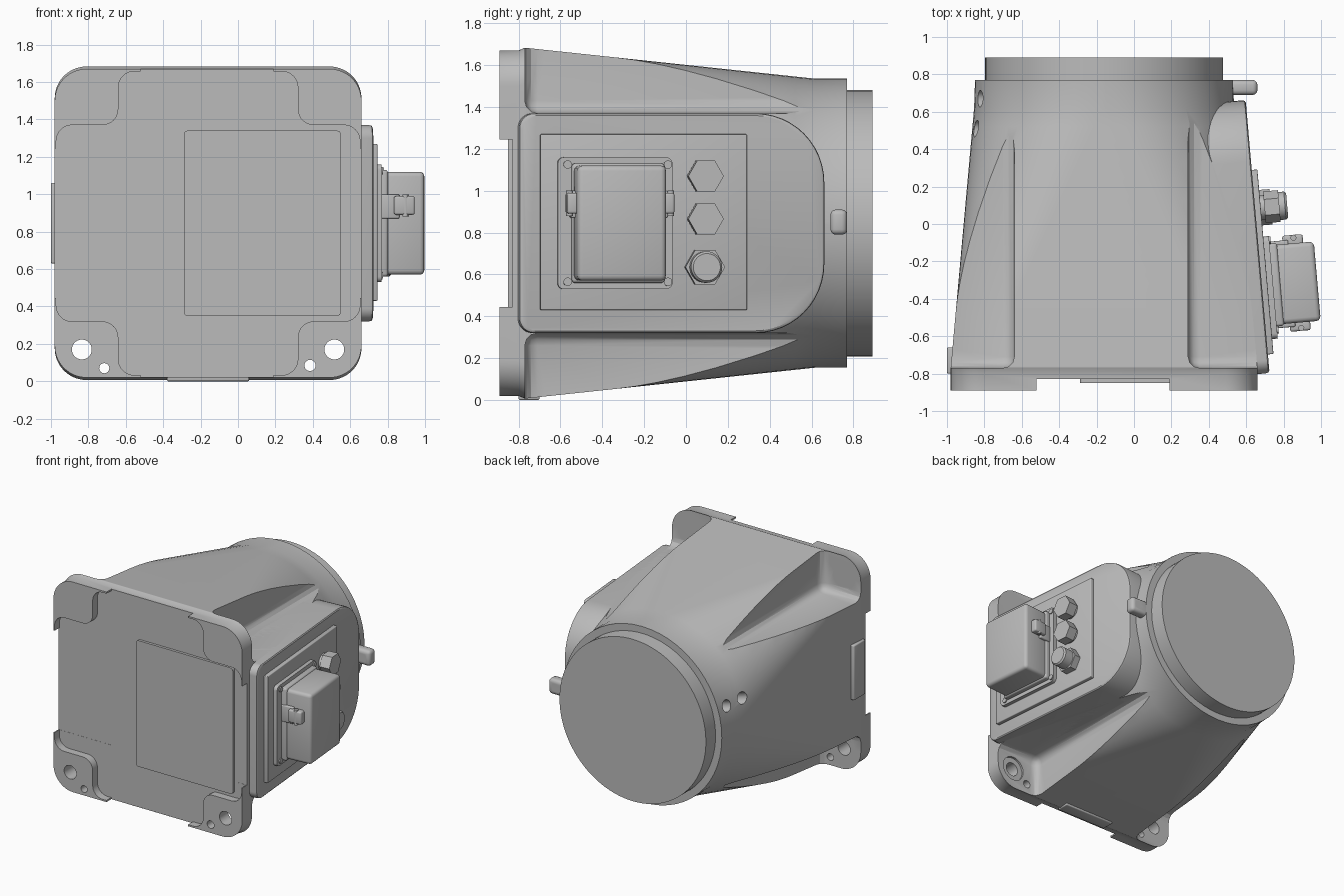
import bpy, bmesh, math
from mathutils import Matrix, Vector

if "Cube" in bpy.data.objects:
    bpy.data.objects.remove(bpy.data.objects["Cube"])

CX, CZ = -0.16, 0.845          # centre line of the housing
grey = bpy.data.materials.new("light_grey")
grey.use_nodes = True
grey.diffuse_color = (0.5, 0.5, 0.5, 1)
grey.node_tree.nodes["Principled BSDF"].inputs["Base Color"].default_value = (0.5, 0.5, 0.5, 1)

# Local frame of the tilted side panel: x outward, y along, z up
PANEL = Matrix.Translation((0.655, 0, 0)) @ Matrix.Rotation(math.radians(5), 4, 'Z')
WORLD = Matrix.Identity(4)


def finish(name, bm, frame=WORLD, bevel=0, segments=3):
    bmesh.ops.recalc_face_normals(bm, faces=bm.faces)
    if bevel:
        bmesh.ops.bevel(bm, geom=bm.edges[:], offset=bevel, segments=segments,
                        profile=0.5, affect='EDGES')
    me = bpy.data.meshes.new(name)
    bm.to_mesh(me)
    bm.free()
    me.transform(frame)
    me.materials.append(grey)
    ob = bpy.data.objects.new(name, me)
    bpy.context.collection.objects.link(ob)
    return ob


def box(name, x, y, z, frame=WORLD, bevel=0):
    bm = bmesh.new()
    bmesh.ops.create_cube(bm, size=1)
    for v in bm.verts:
        v.co = [(lo + hi) / 2 + c * (hi - lo) for c, (lo, hi) in zip(v.co, (x, y, z))]
    return finish(name, bm, frame, bevel)


def cylinder(name, start, end, r, sides=40, frame=WORLD, r2=None, spin=0):
    a, b = Vector(start), Vector(end)
    bm = bmesh.new()
    bmesh.ops.create_cone(bm, cap_ends=True, segments=sides, radius1=r,
                          radius2=r if r2 is None else r2, depth=(b - a).length)
    turn = (b - a).to_track_quat('Z', 'Y').to_matrix().to_4x4()
    bm.transform(Matrix.Translation((a + b) / 2) @ turn @ Matrix.Rotation(spin, 4, 'Z'))
    return finish(name, bm, frame)


def outline(points, radii, n=8):
    """Round every corner of a closed polygon."""
    out = []
    for i, p in enumerate(points):
        p = Vector(p)
        u = (Vector(points[i - 1]) - p).normalized()
        w = (Vector(points[(i + 1) % len(points)]) - p).normalized()
        r = radii[i]
        c = p + (u + w) * r
        for k in range(n + 1):
            t = k / n * math.pi / 2
            out.append(c - w * r * math.cos(t) - u * r * math.sin(t))
    return out


def loft(name, rings, frame=WORLD):
    bm = bmesh.new()
    loops = [[bm.verts.new(p) for p in ring] for ring in rings]
    n = len(loops[0])
    for a, b in zip(loops, loops[1:]):
        for i in range(n):
            j = (i + 1) % n
            bm.faces.new((a[i], a[j], b[j], b[i]))
    bm.faces.new(loops[0])
    bm.faces.new(loops[-1])
    return finish(name, bm, frame)


def boolean(target, tools, operation='DIFFERENCE'):
    bpy.context.view_layer.objects.active = target
    for tool in tools:
        mod = target.modifiers.new("cut", 'BOOLEAN')
        mod.operation, mod.object, mod.solver = operation, tool, 'EXACT'
        bpy.ops.object.modifier_apply(modifier=mod.name)
        bpy.data.objects.remove(tool)


# Housing: square flange blending into a round neck
def section(y, hx, hz, r):
    pts = outline([(-hx, -hz), (hx, -hz), (hx, hz), (-hx, hz)], [r] * 4, 14)
    return [(CX + p.x, y, CZ + p.y) for p in pts]


rings = [section(-0.89, 0.82, 0.825, 0.17), section(-0.80, 0.82, 0.825, 0.17)]
STEPS = 14
for k in range(STEPS + 1):
    t = k / STEPS
    rings.append(section(-0.77 + 1.39 * t, 0.82 - 0.125 * t, 0.838 - 0.148 * t, 0.17 + 0.515 * t))
rings.append(section(0.77, 0.69, 0.69, 0.685))
housing = loft("housing", rings)

# Corner pockets behind the mounting pads
cutters = []
for sx in (-1, 1):
    for sz in (-1, 1):
        dx = 0.48 if sx < 0 else 0.45
        cutters.append(box("pocket", sorted((CX + sx * dx, CX + sx * 1.3)), (-0.77, 1.2),
                           sorted((CZ + sz * 0.525, CZ + sz * 1.3)), bevel=0.06))

# Cross-shaped recess in the front, leaving four pads proud
w, h, e = 0.48, 0.525, 0.812
cross = [(-w, -e), (w, -e), (w, -h), (e, -h), (e, h), (w, h),
         (w, e), (-w, e), (-w, h), (-e, h), (-e, -h), (-w, -h)]
cross = outline(cross, [0.085] * 12)
cutters.append(loft("recess", [[(CX + p.x, y, CZ + p.y) for p in cross] for y in (-1, -0.83)]))
cutters.append(box("recess_tall", (CX - 0.36, CX + 0.35), (-1, -0.829), (-1, 3)))
cutters.append(box("recess_wide", (-2, 2), (-1, -0.829), (CZ - 0.4, CZ + 0.4)))

# Bolt holes with spot faces, and dowel holes
for x in (-0.835, 0.515):
    for z in (0.17, 1.52):
        cutters.append(cylinder("bolt", (x, -1, z), (x, -0.7, z), 0.053))
        cutters.append(cylinder("spot", (x, -0.785, z), (x, -0.7, z), 0.095))
for x, z, r in ((-0.715, 1.62, 0.027), (-0.715, 0.07, 0.027), (0.345, 1.56, 0.052), (0.385, 0.085, 0.03)):
    cutters.append(cylinder("dowel", (x, -1, z), (x, -0.7, z), r, 24))

# Two ports on the left-hand flank of the neck
for y in (0.51, 0.67):
    cutters.append(cylinder("port", (CX - 0.58, y, CZ + 0.18), (CX - 0.9, y, CZ + 0.28), 0.045, 24))
boolean(housing, cutters)

# Side boss carrying the connectors
boss = outline([(-0.80, 0.32), (0.665, 0.32), (0.665, 1.37), (-0.80, 1.37)], [0.07, 0.33, 0.33, 0.07], 12)
mid = Vector((-0.07, 0.845))
rims = [(-0.3, 1), (-0.02, 1), (-0.006, 0.995), (0, 0.98)]
loft("side_boss", [[(x, *(mid + (p - mid) * s)) for p in boss] for x, s in rims], PANEL)

# Rear disc, front cover and small pads
cylinder("rear_disc", (CX, 0.76, CZ), (CX, 0.89, CZ), 0.636, 96)
cover = outline([(-0.29, 0.35), (0.55, 0.35), (0.55, 1.34), (-0.29, 1.34)], [0.02] * 4, 4)
loft("front_cover", [[(p.x, y, p.y) for p in cover] for y in (-0.82, -0.85)])
box("flank_pad", (-1.0, -0.94), (-0.80, -0.66), (0.63, 1.06), bevel=0.008)
box("bottom_pad", (-0.38, 0.06), (-0.80, -0.70), (0.0, 0.05), bevel=0.008)

# Lifting lug
lug = box("lifting_lug", (0.45, 0.66), (0.69, 0.77), (0.79, 0.91), bevel=0.025)
boolean(lug, [cylinder("eye", (0.60, 0.6, 0.85), (0.60, 0.9, 0.85), 0.03, 24)])

# Connector plate and connector
box("connector_plate", (-0.02, 0.03), (-0.70, 0.29), (0.43, 1.27), PANEL, 0.006)
base = outline([(-0.62, 0.53), (-0.07, 0.53), (-0.07, 1.16), (-0.62, 1.16)], [0.03] * 4, 5)
loft("connector_base", [[(x, *p) for p in base] for x in (0.0, 0.06)], PANEL)
box("connector_collar", (0.04, 0.10), (-0.555, -0.11), (0.56, 1.13), PANEL, 0.015)
box("connector_hood", (0.05, 0.297), (-0.545, -0.12), (0.57, 1.12), PANEL, 0.025)
for y, s in ((-0.545, -1), (-0.12, 1)):
    box("latch", sorted((0.13, 0.24)), sorted((y - s * 0.02, y + s * 0.045)), (0.89, 0.99), PANEL, 0.012)
    box("latch_arm", (0.06, 0.16), sorted((y - s * 0.02, y + s * 0.02)), (0.87, 1.0), PANEL, 0.008)
    cylinder("latch_pin", (0.19, y + s * 0.03, 0.88), (0.19, y + s * 0.03, 1.0), 0.016, 16, PANEL)
    for z in (0.565, 1.125):
        yy = y + s * 0.028
        cylinder("base_screw", (0.04, yy, z), (0.068, yy, z), 0.02, 20, PANEL)

# Cable glands: two hexagon plugs and one round cap
SPIN = math.pi / 2
for z in (0.865, 1.07):
    cylinder("plug_neck", (0, 0.085, z), (0.06, 0.085, z), 0.065, 32, PANEL)
    cylinder("hex_plug", (0.05, 0.085, z), (0.13, 0.085, z), 0.085, 6, PANEL, spin=SPIN)
cylinder("hex_gland", (0.02, 0.085, 0.635), (0.085, 0.085, 0.635), 0.095, 6, PANEL, spin=SPIN)
cylinder("gland_cap", (0.08, 0.085, 0.635), (0.16, 0.085, 0.635), 0.075, 32, PANEL)
cylinder("gland_cap_rim", (0.16, 0.085, 0.635), (0.172, 0.085, 0.635), 0.075, 32, PANEL, r2=0.065)

# Smooth shading with sharp edges kept
bpy.ops.object.select_all(action='DESELECT')
for ob in bpy.context.scene.objects:
    if ob.type == 'MESH':
        ob.select_set(True)
        bpy.context.view_layer.objects.active = ob
bpy.ops.object.shade_smooth_by_angle(angle=math.radians(30))
